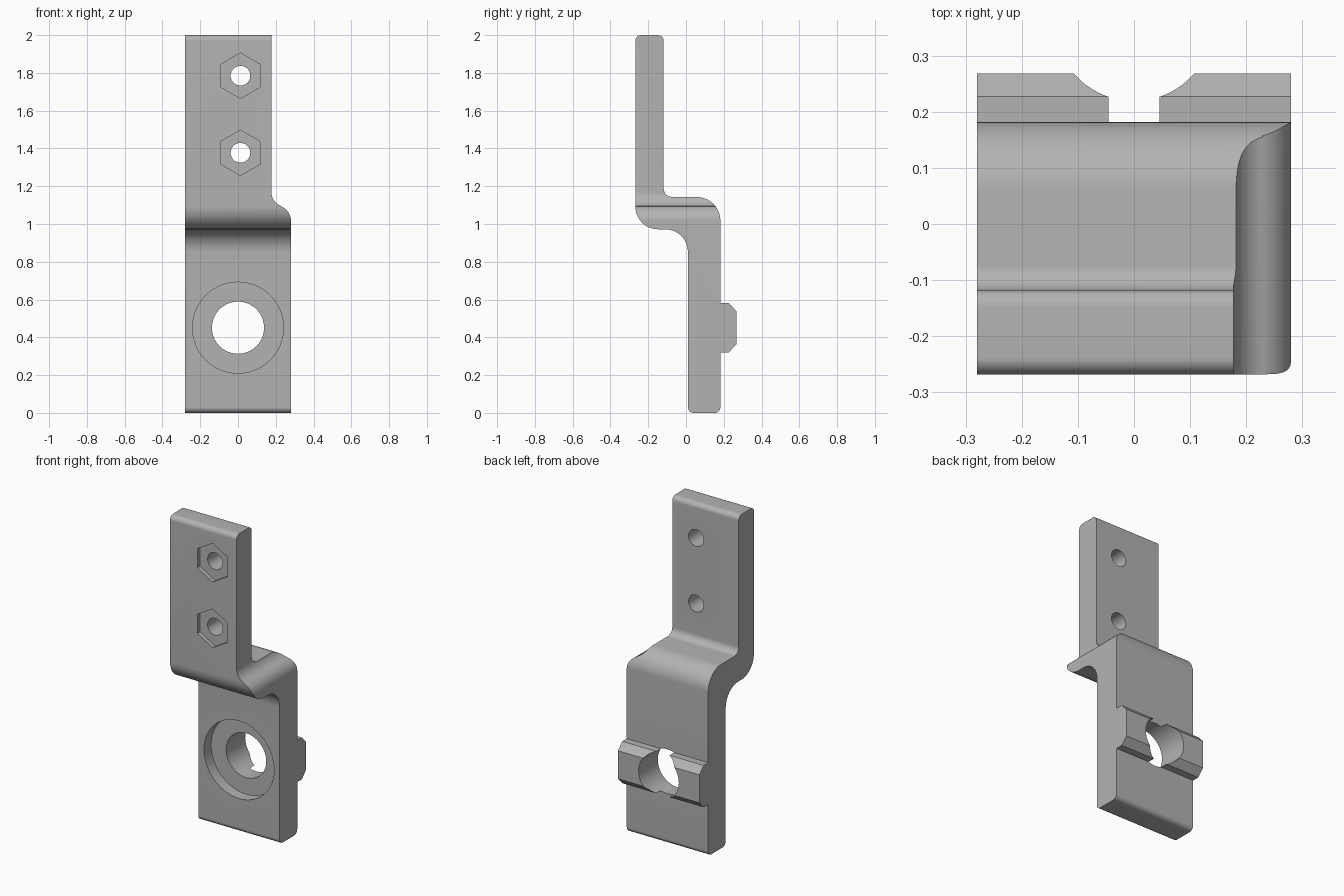
import bpy, bmesh
from math import cos, sin, pi, radians
from mathutils import Vector

cube = bpy.data.objects.get("Cube")
if cube:
    bpy.data.objects.remove(cube, do_unlink=True)

grey = bpy.data.materials.new("plain grey")
grey.use_nodes = True
grey.diffuse_color = (0.45, 0.45, 0.45, 1)
grey.node_tree.nodes["Principled BSDF"].inputs["Base Color"].default_value = (0.45, 0.45, 0.45, 1)


def rounded(corners, steps=12):
    """Outline with each (a, b, radius) corner replaced by a tangent arc."""
    out = []
    for i, (a, b, r) in enumerate(corners):
        p = Vector((a, b))
        if r == 0:
            out.append(p)
            continue
        u = (Vector(corners[i - 1][:2]) - p).normalized()
        v = (Vector(corners[(i + 1) % len(corners)][:2]) - p).normalized()
        centre = p + (u + v) * r  # all rounded corners are square
        for k in range(steps + 1):
            t = k / steps * pi / 2
            out.append(centre - v * r * cos(t) - u * r * sin(t))
    return out


def arc(cx, cz, r, start, end, steps):
    angles = [radians(start + (end - start) * k / steps) for k in range(steps + 1)]
    return [(cx + r * cos(t), cz + r * sin(t)) for t in angles]


def prism(name, outline, axis, lo, hi):
    """Extrude an outline along x (outline in y, z) or along y (outline in x, z)."""
    bm = bmesh.new()
    place = (lambda p, d: (d, p[0], p[1])) if axis == "x" else (lambda p, d: (p[0], d, p[1]))
    face = bm.faces.new([bm.verts.new(place(p, lo)) for p in outline])
    new = bmesh.ops.extrude_face_region(bm, geom=[face])["geom"]
    shift = Vector((hi - lo, 0, 0) if axis == "x" else (0, hi - lo, 0))
    bmesh.ops.translate(bm, vec=shift, verts=[e for e in new if isinstance(e, bmesh.types.BMVert)])
    bmesh.ops.recalc_face_normals(bm, faces=bm.faces)
    mesh = bpy.data.meshes.new(name)
    bm.to_mesh(mesh)
    bm.free()
    mesh.materials.append(grey)
    obj = bpy.data.objects.new(name, mesh)
    bpy.context.collection.objects.link(obj)
    return obj


def combine(target, tool, operation):
    mod = target.modifiers.new(tool.name, "BOOLEAN")
    mod.operation, mod.solver, mod.object = operation, "EXACT", tool
    bpy.context.view_layer.objects.active = target
    bpy.ops.object.modifier_apply(modifier=mod.name)
    bpy.data.objects.remove(tool, do_unlink=True)


def cut_round(target, name, x, z, r, lo, hi, sides=64):
    outline = arc(x, z, r, 90, 90 + 360 * (sides - 1) / sides, sides - 1)
    combine(target, prism(name, outline, "y", lo, hi), "DIFFERENCE")


# Cranked bracket body
front, back = -0.268, 0.182
bracket = prism("bracket", rounded([
    (front, 0.972, 0.12), (0.01, 0.972, 0.12), (0.01, 0, 0.03), (back, 0, 0.03),
    (back, 1.143, 0.125), (-0.118, 1.143, 0.045), (-0.118, 2, 0.03), (front, 2, 0.03),
]), "x", -0.28, 0.28)

# Narrowed upper plate with an S-shaped shoulder
shoulder = [(0.177, 2.1)] + arc(0.257, 1.17, 0.08, 180, 250, 14) \
    + arc(0.2, 1.018, 0.08, 70, 0, 14) + [(0.4, 1.018), (0.4, 2.1)]
combine(bracket, prism("shoulder_cutter", shoulder, "y", -0.5, 0.5), "DIFFERENCE")

# Chamfered rail across the back
rail = [(0.15, 0.321), (0.227, 0.321), (0.268, 0.364), (0.268, 0.538), (0.227, 0.581), (0.15, 0.581)]
combine(bracket, prism("back_rail", rail, "x", -0.28, 0.28), "UNION")

# Large through hole and its counterbore
cut_round(bracket, "main_hole", 0, 0.451, 0.138, -0.1, 0.5)
cut_round(bracket, "counterbore", 0, 0.451, 0.241, -0.1, 0.08)

# Bolt holes with hexagonal nut pockets
for z in (1.785, 1.377):
    cut_round(bracket, "bolt_hole", 0.013, z, 0.052, -0.5, 0.0, 40)
    cut_round(bracket, "nut_pocket", 0.013, z, 0.12, -0.5, front + 0.025, 6)

# Smooth bends, sharp edges
bpy.ops.object.select_all(action="DESELECT")
bracket.select_set(True)
bpy.context.view_layer.objects.active = bracket
bpy.ops.object.shade_smooth_by_angle(angle=radians(25))
